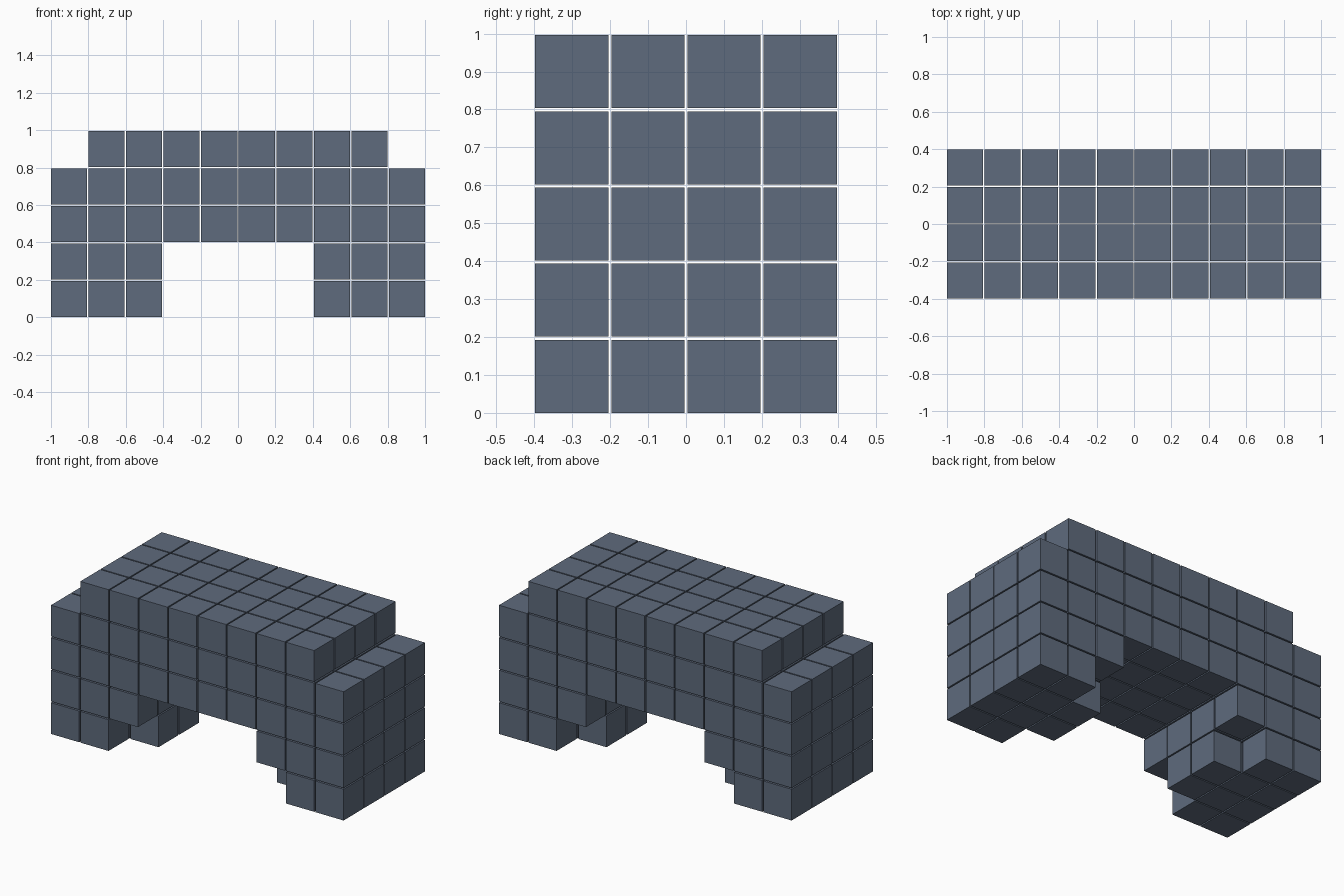
import bpy, bmesh
from mathutils import Matrix, Vector

if "Cube" in bpy.data.objects:
    bpy.data.objects.remove(bpy.data.objects["Cube"])

GAP = 0.008                    # open seam between neighbouring blocks
PITCH = (2 + GAP) / 10         # ten blocks span two units
SIZE = PITCH - GAP

slate = bpy.data.materials.new("slate")
slate.diffuse_color = (0.114, 0.147, 0.205, 1)
slate.use_nodes = True
slate.node_tree.nodes["Principled BSDF"].inputs["Base Color"].default_value = slate.diffuse_color


def blocks(name, *ranges):
    """Fill boxes of grid cells, each given as (x0, x1, y0, y1, z0, z1)."""
    bm = bmesh.new()
    for x0, x1, y0, y1, z0, z1 in ranges:
        for x in range(x0, x1):
            for y in range(y0, y1):
                for z in range(z0, z1):
                    pos = Vector((x - 4.5, y - 1.5, z)) * PITCH
                    pos.z += SIZE / 2
                    bmesh.ops.create_cube(bm, size=SIZE, matrix=Matrix.Translation(pos))
    mesh = bpy.data.meshes.new(name)
    bm.to_mesh(mesh)
    bm.free()
    mesh.materials.append(slate)
    obj = bpy.data.objects.new(name, mesh)
    bpy.context.collection.objects.link(obj)
    return obj


# Bridge span, with the top layer one block shorter at each end
blocks("span", (0, 10, 0, 4, 2, 4))
blocks("top_layer", (1, 9, 0, 4, 4, 5))

# Legs: full upper course, lower course with notched inner corners
for side, outer, inner in (("left", 0, 2), ("right", 8, 7)):
    start = min(outer, inner)
    blocks(side + "_leg_upper", (start, start + 3, 0, 4, 1, 2))
    blocks(side + "_leg_foot",
           (outer, outer + 2, 0, 4, 0, 1),
           (inner, inner + 1, 1, 3, 0, 1))
